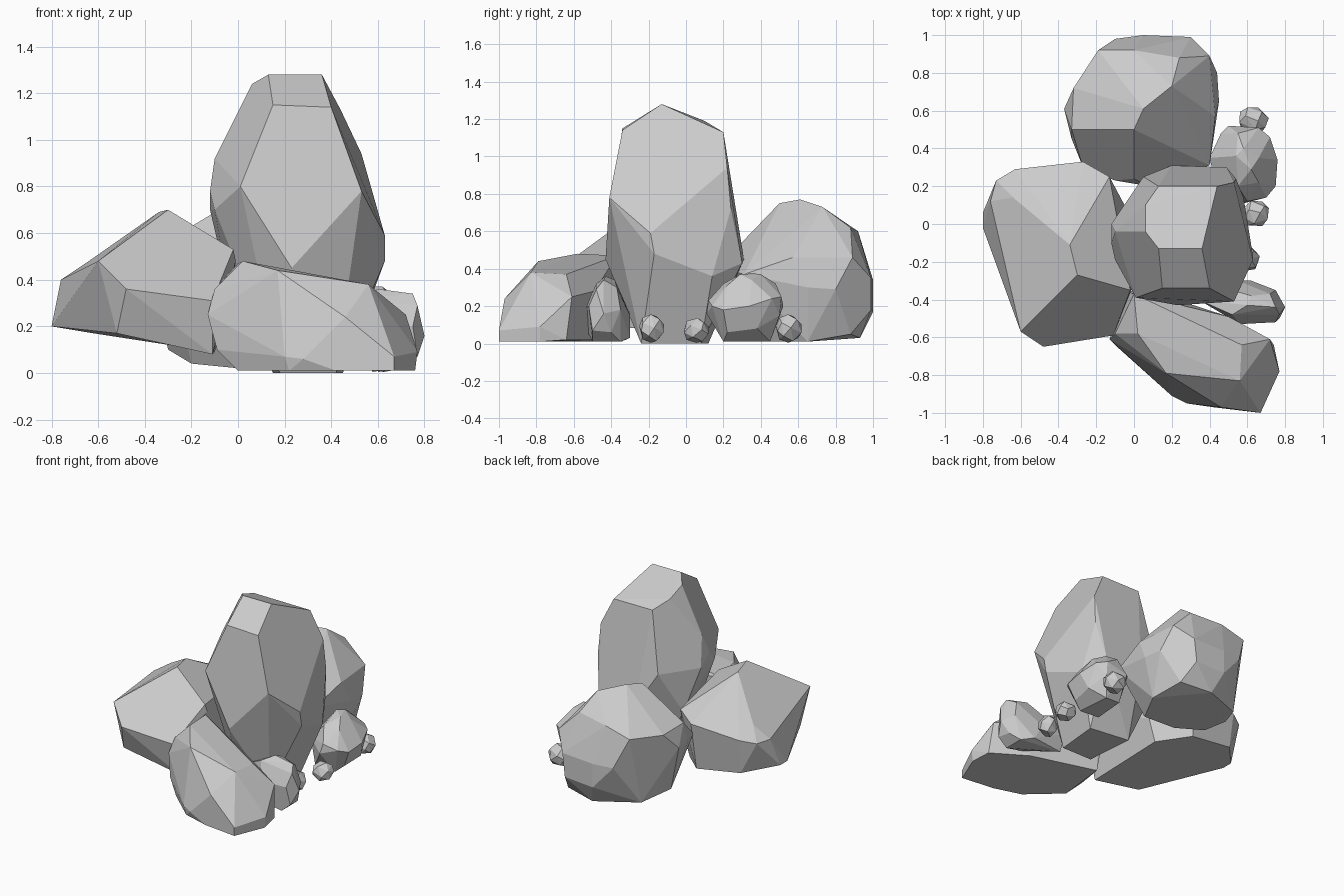
import bpy, bmesh, math, random
from mathutils import Vector
from math import radians


def rock(name, corners):
    """Faceted stone: convex hull around its main corners, near-flat facets merged."""
    bm = bmesh.new()
    for c in corners:
        bm.verts.new(c)
    bmesh.ops.convex_hull(bm, input=bm.verts[:])
    loose = [v for v in bm.verts if not v.link_faces]
    bmesh.ops.delete(bm, geom=loose, context='VERTS')
    bmesh.ops.dissolve_limit(bm, angle_limit=radians(7), verts=bm.verts[:], edges=bm.edges[:])
    bmesh.ops.recalc_face_normals(bm, faces=bm.faces[:])
    me = bpy.data.meshes.new(name)
    bm.to_mesh(me)
    bm.free()
    ob = bpy.data.objects.new(name, me)
    bpy.context.collection.objects.link(ob)
    return ob


def pebble(name, center, size, seed):
    """Small rounded stone from evenly spread, jittered points on an ellipsoid."""
    rng = random.Random(seed)
    pts = []
    n = 18
    for i in range(n):
        z = 1 - (2 * i + 1) / n
        a = i * 2.39996 + rng.uniform(-0.25, 0.25)
        r = math.sqrt(1 - z * z)
        d = Vector((r * math.cos(a), r * math.sin(a), z))
        pts.append([center[k] + d[k] * size[k] for k in range(3)])
    return rock(name, pts)


# Tall central boulder
rock("tall_rock", [
    (.13, -.13, 1.28), (.36, -.13, 1.28), (.06, -.04, 1.24), (.06, .1, 1.19),
    (.13, .20, 1.13), (.44, .20, 1.13), (.15, -.34, 1.15), (.40, -.34, 1.14),
    (.01, -.39, .80), (.53, -.41, .78), (.23, -.43, .45), (-.10, -.04, .92),
    (-.12, -.1, .78), (-.10, -.19, .7), (-.12, .0, .7), (.53, .22, .94),
    (.63, -.19, .59), (.63, -.17, .48), (.58, .14, .36), (.54, .24, .72),
    (.49, .30, .43), (.2, .31, .45), (.05, .25, .7), (-.05, .10, .4),
    (.18, -.24, 0), (.42, -.24, 0), (.45, .08, 0), (.15, .12, 0)])

# Wide left boulder
rock("left_rock", [
    (-.30, -.27, .70), (-.34, -.11, .69), (-.60, -.57, .48), (-.48, -.65, .36),
    (-.11, -.59, .31), (-.02, -.35, .53), (-.01, -.34, .48), (-.13, .25, .50),
    (-.27, .33, .46), (-.63, .29, .42), (-.73, .23, .40), (-.64, .14, .48),
    (-.76, .12, .40), (-.80, .06, .20), (-.80, -.02, .20), (-.52, -.57, .17),
    (-.11, -.54, .08), (-.05, .10, .25), (-.10, .10, .09), (-.28, .28, .12),
    (-.62, .26, .17)])

# Rounded back boulder
rock("back_rock", [
    (.05, .61, .77), (0, .50, .75), (.20, .73, .73), (.24, .88, .62),
    (.0, .92, .60), (-.19, .92, .55), (-.32, .72, .54), (-.33, .50, .55),
    (-.37, .61, .42), (-.33, .45, .40), (-.27, .30, .38), (-.10, .23, .40),
    (0, .24, .48), (.08, .20, .40), (.40, .31, .37), (.43, .57, .46), (.40, .89, .46),
    (.30, .99, .35), (.05, 1.0, .34), (-.10, .98, .34), (.05, 1.0, .17),
    (.28, .99, .18), (.45, .65, .30), (.44, .80, .29), (-.30, .60, .10),
    (-.20, .80, .05), (.10, .93, .03), (.33, .88, .05), (.38, .65, .01),
    (.26, .42, .01), (0, .42, .02), (-.20, .50, .04)])

# Low front boulder
rock("front_rock", [
    (0, -.37, .47), (.02, -.58, .48), (.31, -.63, .43), (.17, -.79, .44),
    (.06, -.40, .46), (.56, -.83, .38), (.57, -.64, .37), (.46, -.97, .24),
    (.72, -.61, .25), (.77, -.78, .09), (.67, -1.0, .07), (.67, -1.0, .01),
    (.76, -.78, .01), (.74, -.64, .02), (-.10, -.58, .36), (-.13, -.61, .25),
    (-.09, -.65, .10), (0, -.71, .01), (.20, -.91, .07), (.28, -.95, .06),
    (.22, -.91, .01), (.42, -.97, .01), (.50, -.49, .02), (.50, -.49, .28),
    (-.03, -.36, .30), (.04, -.34, .01)])

# Medium stones on the right
rock("right_rock_back", [
    (.58, .40, .37), (.54, .36, .375), (.62, .29, .37), (.66, .35, .34),
    (.55, .48, .32), (.66, .51, .25), (.50, .52, .20), (.72, .46, .24),
    (.76, .34, .20), (.75, .20, .18), (.70, .14, .20), (.60, .12, .23),
    (.55, .20, .32), (.66, .22, .31), (.58, .11, .16), (.43, .22, .20),
    (.40, .35, .20), (.46, .48, .22), (.66, .50, .15), (.70, .22, .06),
    (.72, .38, .08), (.62, .45, .01), (.50, .44, .02), (.48, .20, .02), (.64, .20, .01)])

rock("right_rock_front", [
    (.60, -.43, .36), (.75, -.44, .34), (.62, -.38, .34), (.52, -.48, .32),
    (.72, -.37, .30), (.77, -.48, .29), (.80, -.44, .16), (.75, -.52, .20),
    (.75, -.35, .18), (.56, -.53, .20), (.34, -.40, .22), (.55, -.30, .15),
    (.35, -.30, .16), (.77, -.50, .07), (.76, -.40, .06), (.62, -.30, .03),
    (.56, -.52, .05), (.70, -.50, .01), (.70, -.35, .01), (.38, -.32, .02)])

# Pebbles
for name, c, s, seed in [
        ("pebble_back", (.63, .55, .08), (.085, .075, .08), 1),
        ("pebble_middle", (.645, .055, .07), (.075, .075, .07), 2),
        ("pebble_front", (.60, -.185, .08), (.068, .07, .08), 3)]:
    pebble(name, c, s, seed)
